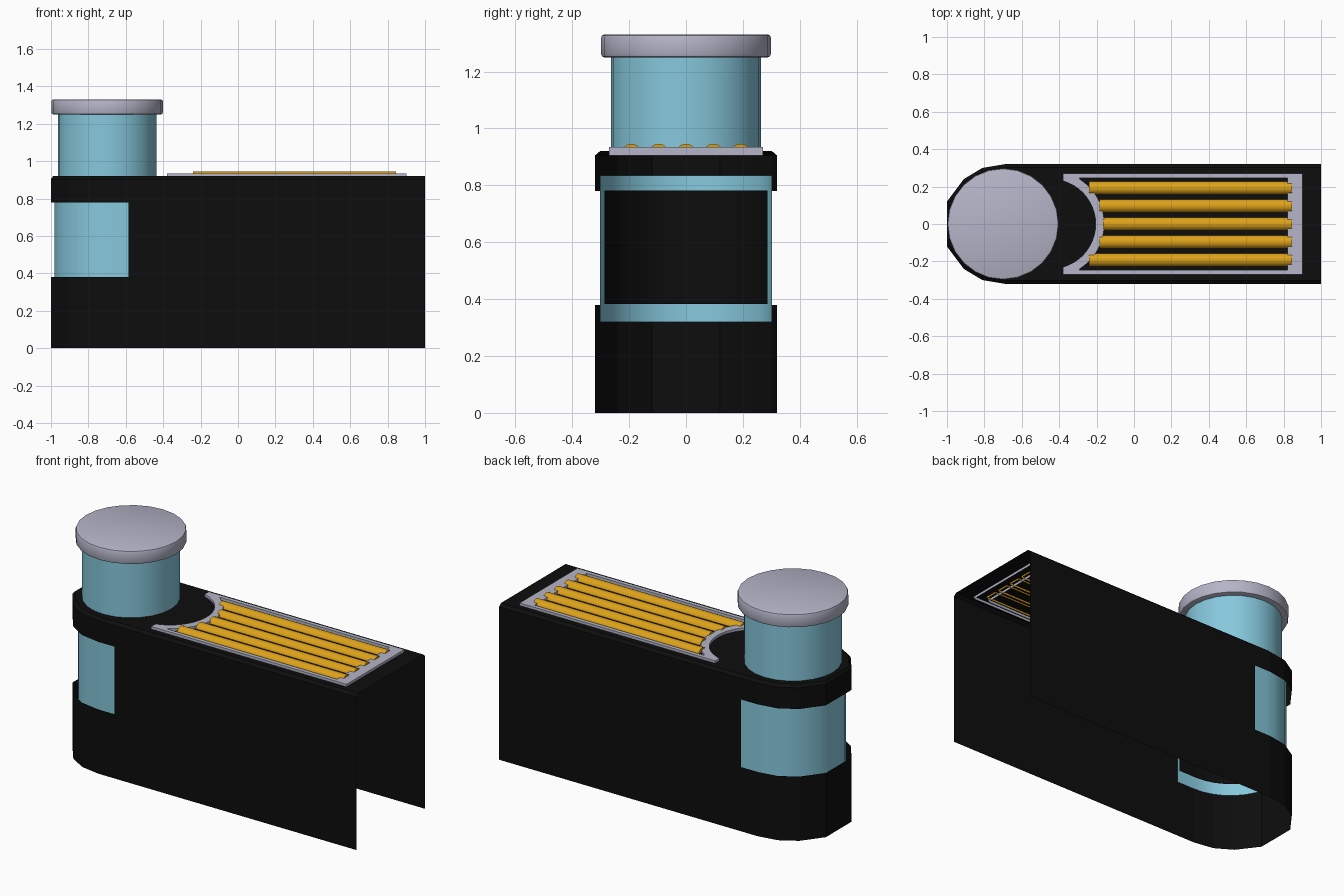
import bpy, bmesh
from math import sin, cos, pi, asin, radians

if "Cube" in bpy.data.objects:
    bpy.data.objects.remove(bpy.data.objects["Cube"])


def material(name, col):
    m = bpy.data.materials.new(name)
    m.diffuse_color = (*col, 1)
    m.use_nodes = True
    m.node_tree.nodes["Principled BSDF"].inputs["Base Color"].default_value = m.diffuse_color
    return m


BLACK = material("black", (0.004, 0.004, 0.004))
BLUE = material("light_blue", (0.24, 0.58, 0.72))
GOLD = material("gold", (0.72, 0.36, 0.01))
GREY = material("pale_grey", (0.46, 0.46, 0.58))


def finish(name, bm, mat, smooth=None, recalc=True):
    if recalc:
        bmesh.ops.recalc_face_normals(bm, faces=bm.faces)
    me = bpy.data.meshes.new(name)
    bm.to_mesh(me)
    bm.free()
    ob = bpy.data.objects.new(name, me)
    bpy.context.collection.objects.link(ob)
    me.materials.append(mat)
    if smooth:
        bpy.ops.object.select_all(action='DESELECT')
        ob.select_set(True)
        bpy.context.view_layer.objects.active = ob
        bpy.ops.object.shade_smooth_by_angle(angle=radians(smooth))
    return ob


def strip(bm, a, b, skip=lambda i: False, close=False):
    """Quads between two rows of vertices."""
    n = len(a)
    for i in range(n if close else n - 1):
        if not skip(i):
            j = (i + 1) % n
            bm.faces.new((a[i], b[i], b[j], a[j]))


def row(bm, pts, z):
    return [bm.verts.new((x, y, z)) for x, y in pts]


# Body: thin shell, open below and at the right end, window around the round end
half = [(1, .32), (-.585, .32), (-.69, .32), (-.81, .30), (-.91, .24), (-1, .12)]
outline = half + [(x, -y) for x, y in reversed(half)]
bm = bmesh.new()
rows = [row(bm, outline, z) for z in (0, .38, .78, .905)]
inset = [(x if x > -.6 else x + .012 * (-x - .6) / .4, y * .945) for x, y in outline]
rows.append(row(bm, inset, .92))
for k in range(4):
    strip(bm, rows[k], rows[k + 1],
          lambda i: k == 1 and 0 < i < len(outline) - 2)
bm.faces.new(rows[-1])
finish("body_shell", bm, BLACK)


# Window pane behind the opening and its black backing
def curved_panel(name, r, x_end, z0, z1, mat):
    pts = [(x_end, r)] + [(-.68 + r * cos(a), r * sin(a))
                          for a in (pi / 2 + pi * i / 16 for i in range(17))] + [(x_end, -r)]
    bm = bmesh.new()
    strip(bm, row(bm, pts, z0), row(bm, pts, z1))
    finish(name, bm, mat, 30)


curved_panel("window_pane", .302, -.56, .32, .835, BLUE)
curved_panel("window_backing", .286, -.56, .383, .782, BLACK)


# Tank on top and its lid
def cylinder(name, r, z0, z1, mat, bevel=0):
    bm = bmesh.new()
    bmesh.ops.create_cone(bm, cap_ends=True, segments=24, radius1=r, radius2=r, depth=z1 - z0)
    bmesh.ops.translate(bm, verts=bm.verts, vec=(-.70, 0, (z0 + z1) / 2))
    if bevel:
        rim = [e for e in bm.edges if abs(e.verts[0].co.z - e.verts[1].co.z) < 1e-5]
        bmesh.ops.bevel(bm, geom=rim, offset=bevel, segments=2, profile=.5, affect='EDGES')
    finish(name, bm, mat, 30)


cylinder("tank", .263, .918, 1.26, BLUE)
cylinder("tank_lid", .298, 1.25, 1.33, GREY, .01)


# Grille frame with a concave left end
def frame_loop(x0, x1, y, r, y_arc, n=20):
    a0 = asin(y_arc / r)
    arc = [(-.444 + r * cos(a), r * sin(a)) for a in (a0 - 2 * a0 * i / n for i in range(n + 1))]
    return [(x0, -y), (x1, -y), (x1, y), (x0, y)] + arc


outer = frame_loop(-.38, .90, .27, .239, .23)
inner = frame_loop(-.29, .82, .246, .285, .24)
bm = bmesh.new()
ob_, ot, it, ib = (row(bm, p, z) for p, z in
                   ((outer, .905), (outer, .935), (inner, .935), (inner, .905)))
for a, b in ((ob_, ot), (ot, it), (it, ib)):
    strip(bm, a, b, close=True)
finish("grille_frame", bm, GREY, 30)

# Grille rods: half-round bars trimmed to the curved end
for k in range(-2, 3):
    y, r = k * .096, .036
    x0 = -.452 + (.285 ** 2 - y * y) ** .5
    sec = [(y + r * cos(pi * i / 10), .910 + r * sin(pi * i / 10)) for i in range(11)]
    bm = bmesh.new()
    a, b = ([bm.verts.new((x, p, q)) for p, q in sec] for x in (x0, .845))
    strip(bm, a, b)
    bm.faces.new(a)
    bm.faces.new(b)
    finish("grille_rod_%d" % (k + 3), bm, GOLD, 30)
